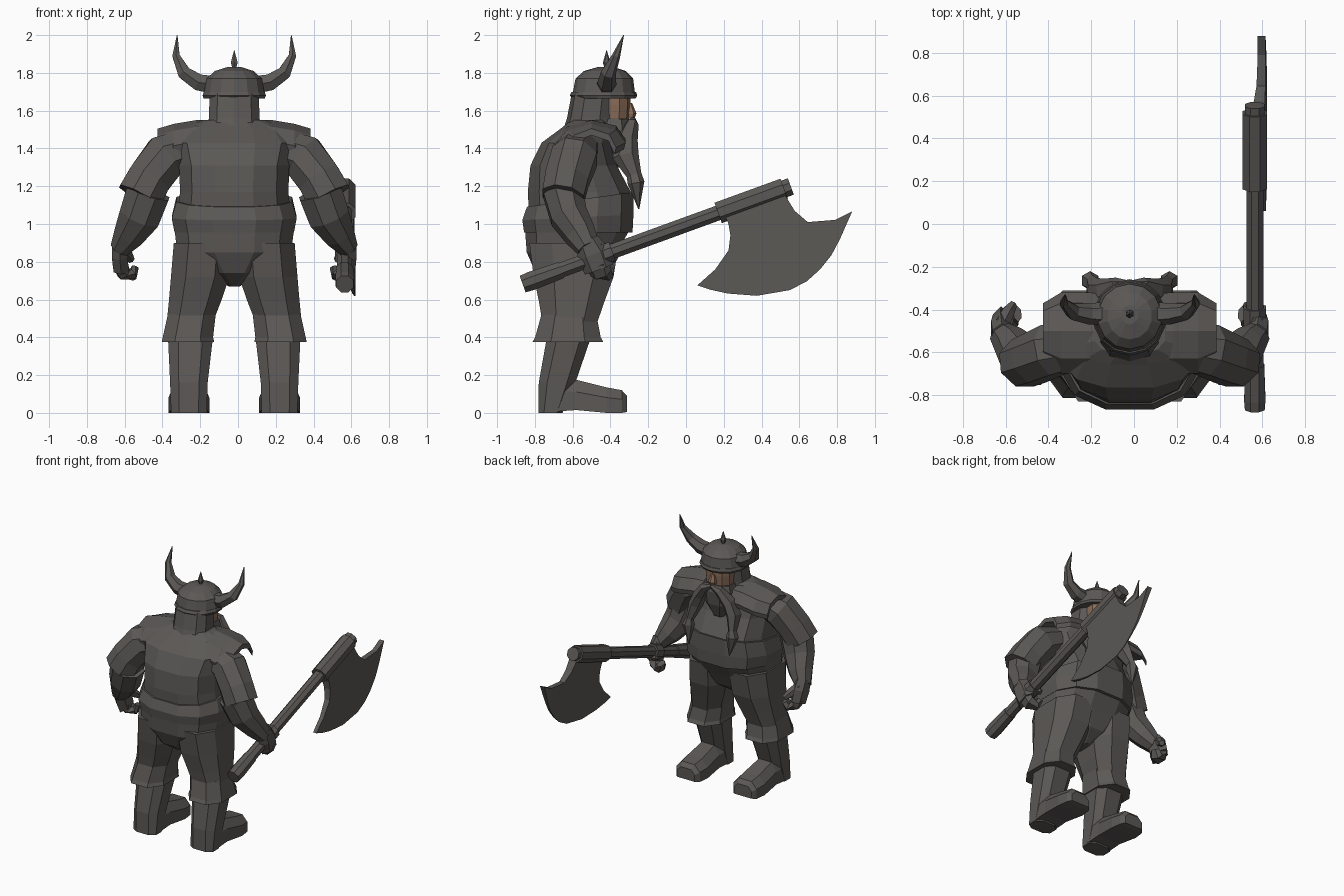
import bpy, bmesh, math
from mathutils import Vector

CX = -0.02  # centre line of the body


def material(name, rgb):
    m = bpy.data.materials.new(name)
    m.diffuse_color = (*rgb, 1)
    return m


DARK = material("dark grey", (0.105, 0.098, 0.092))
SKIN = material("skin", (0.25, 0.15, 0.097))


def finish(name, bm, mat):
    bmesh.ops.recalc_face_normals(bm, faces=bm.faces)
    me = bpy.data.meshes.new(name)
    bm.to_mesh(me)
    bm.free()
    me.materials.append(mat)
    ob = bpy.data.objects.new(name, me)
    bpy.context.collection.objects.link(ob)
    return ob


def loft(name, rings, mat=DARK):
    bm = bmesh.new()
    vs = [[bm.verts.new(p) for p in r] for r in rings]
    n = len(vs[0])
    for a, b in zip(vs, vs[1:]):
        for i in range(n):
            j = (i + 1) % n
            bm.faces.new((a[i], a[j], b[j], b[i]))
    bm.faces.new(vs[0])
    bm.faces.new(vs[-1])
    return finish(name, bm, mat)


def stack(name, levels, n=10, p=0.8, s=1, mat=DARK):
    """Rings around z: (x, y_back, y_front, z, half_width, optional z rise to the front)."""
    rings = []
    for x, yb, yf, z, rx, *rise in levels:
        ring = []
        for i in range(n):
            a = math.tau * (i + 0.5) / n
            c, d = (math.copysign(abs(v) ** p, v) for v in (math.cos(a), math.sin(a)))
            ring.append((CX + s * (x + rx * c), (yb + yf) / 2 + (yf - yb) / 2 * d,
                         z + (rise[0] if rise else 0) * (d + 1) / 2))
        rings.append(ring)
    return loft(name, rings, mat)


def tube(name, path, n=6, ref=(0, 1, 0), s=1, mat=DARK):
    """Tube along a path of (x, y, z, radius_a, radius_b)."""
    pts = [Vector(q[:3]) for q in path]
    ref, rings = Vector(ref), []
    for k, q in enumerate(path):
        t = (pts[min(k + 1, len(pts) - 1)] - pts[max(k - 1, 0)]).normalized()
        u = ref.cross(t).normalized()
        v = t.cross(u)
        ring = []
        for i in range(n):
            a = math.tau * (i + 0.5) / n
            w = pts[k] + u * q[3] * math.cos(a) + v * q[-1] * math.sin(a)
            ring.append((CX + s * w.x, w.y, w.z))
        rings.append(ring)
    return loft(name, rings, mat)


# Torso, trousers seat and belt (the belt rises to the front)
stack("trousers_seat", [(0, -.70, -.52, .67, .03), (0, -.80, -.42, .74, .16),
                        (0, -.85, -.36, .85, .31), (0, -.86, -.29, .97, .325)], n=12)
stack("jacket", [(0, -.86, -.28, .955, .32), (0, -.84, -.28, 1.07, .305),
                 (0, -.845, -.285, 1.17, .295), (0, -.83, -.36, 1.31, .30),
                 (0, -.77, -.40, 1.43, .33), (0, -.66, -.40, 1.51, .27),
                 (0, -.61, -.42, 1.55, .17)], n=12)
stack("belt", [(0, -.865, -.275, .955, .325), (0, -.875, -.27, 1.02, .34, .03),
               (0, -.85, -.27, 1.09, .315, .08)], n=12)

# Head, face, beard and helmet
stack("hair", [(0, -.66, -.37, 1.47, .15), (0, -.63, -.38, 1.56, .14), (0, -.605, -.37, 1.69, .135)])
stack("face", [(0, -.46, -.32, 1.50, .08), (0, -.48, -.30, 1.56, .10),
               (0, -.48, -.295, 1.63, .105), (0, -.48, -.295, 1.69, .105)], mat=SKIN)
stack("nose", [(0, -.33, -.27, 1.565, .026), (0, -.33, -.262, 1.585, .03),
               (0, -.32, -.285, 1.64, .014)], n=6, mat=SKIN)
stack("beard", [(0, -.44, -.34, 1.30, .05), (0, -.46, -.30, 1.40, .11),
                (0, -.48, -.285, 1.50, .125), (0, -.46, -.30, 1.555, .11)], n=8)
stack("helmet_brim", [(0, -.60, -.267, 1.665, .166), (0, -.615, -.258, 1.68, .172),
                      (0, -.605, -.265, 1.70, .165)], n=14, p=1)
stack("helmet_dome", [(0, -.60, -.27, 1.69, .165), (0, -.585, -.28, 1.77, .15),
                      (0, -.54, -.32, 1.81, .105), (0, -.47, -.38, 1.83, .04)], n=14, p=1)
stack("helmet_spike", [(0, -.43, -.41, 1.82, .01), (0, -.44, -.40, 1.855, .021),
                       (0, -.421, -.419, 1.92, .001)], n=6, p=1)

for s, side in ((1, "right"), (-1, "left")):
    tube(side + "_horn", [(.10, -.42, 1.735, .055), (.19, -.42, 1.75, .05),
                          (.265, -.41, 1.80, .04), (.308, -.37, 1.89, .022),
                          (.302, -.33, 2.0, .002)], s=s)
    tube(side + "_moustache_braid", [(.0, -.28, 1.555, .015), (.06, -.285, 1.53, .035),
                                     (.12, -.315, 1.45, .045, .06), (.16, -.32, 1.36, .045, .07),
                                     (.18, -.275, 1.26, .026, .04), (.185, -.265, 1.22, .045),
                                     (.17, -.25, 1.08, .003)], s=s)

    # Shoulder plate: curved slab that drops towards the arm
    rings = []
    for x, dz, g in ((.08, .0, .95), (.20, .0, 1.0), (.32, -.02, 1.0), (.405, -.045, .72)):
        prof = [(-.70, 1.435), (-.63, 1.515), (-.5, 1.55), (-.37, 1.52), (-.32, 1.45)]
        top = [(-.5 + (y + .5) * g, z + dz) for y, z in prof]
        low = [(y * .95 - .025, z - .035) for y, z in reversed(top)]
        rings.append([(CX + s * x, y, z) for y, z in top + low])
    loft(side + "_shoulder_plate", rings)

    # Arm: sleeve, forearm, hand
    tube(side + "_sleeve", [(.25, -.57, 1.40, .11), (.365, -.59, 1.355, .13),
                            (.45, -.63, 1.24, .125), (.50, -.65, 1.145, .13, .12)], n=8, s=s)
    tube(side + "_forearm", [(.455, -.65, 1.17, .125, .115), (.50, -.62, 1.04, .118, .105),
                             (.555, -.56, .945, .088), (.605, -.515, .87, .055, .065)], n=8, s=s)
    tube(side + "_hand", [(.60, -.525, .91, .05, .065), (.605, -.49, .84, .05, .085),
                          (.60, -.46, .76, .045, .08)], s=s)
    tube(side + "_fingers", [(.605, -.47, .79, .045, .065), (.585, -.45, .74, .04, .06),
                             (.54, -.43, .73, .033, .05), (.525, -.42, .77, .022, .04)], s=s)
    tube(side + "_thumb", [(.60, -.47, .87, .04), (.57, -.41, .84, .033),
                           (.545, -.375, .81, .02)], s=s)

    # Leg: trouser leg, flared cuff, boot
    stack(side + "_trouser_leg", [(.235, -.77, -.46, .48, .13), (.208, -.79, -.42, .59, .147),
                                  (.18, -.82, -.37, .72, .165), (.165, -.845, -.34, .90, .165)], n=8, s=s)
    stack(side + "_cuff", [(.245, -.825, -.425, .375, .148), (.245, -.81, -.44, .40, .142),
                           (.225, -.775, -.465, .52, .135)], n=8, s=s)
    stack(side + "_boot_shaft", [(.24, -.785, -.65, 0, .10), (.24, -.785, -.58, .16, .105),
                                 (.232, -.745, -.50, .39, .125)], n=8, p=.7, s=s)
    foot = []
    for x, y, z0, h, w in ((.24, -.72, .005, .19, .095), (.24, -.58, .015, .175, .095),
                           (.24, -.42, 0, .135, .108), (.24, -.34, 0, .12, .098),
                           (.24, -.312, .005, .09, .075)):
        foot.append([(CX + s * (x + w * a), y, z0 + (h - z0) * b) for a, b in
                     ((-1, 0), (1, 0), (1, .6), (.55, 1), (-.55, 1), (-1, .6))])
    loft(side + "_boot_foot", foot)

# Axe
AX = 0.565 - CX
SLOPE = 0.364


def shaft_part(name, sections):
    tube(name, [(AX, y, .68 + (y + .87) * SLOPE, r) for y, r in sections], n=8, ref=(1, 0, 0))


shaft_part("axe_handle", [(-.80, .043), (.25, .043)])
shaft_part("axe_butt", [(-.865, .05), (-.82, .054), (-.66, .048)])
shaft_part("axe_grip_ring", [(-.47, .057), (-.39, .057)])
shaft_part("axe_socket", [(.17, .062), (.52, .062)])
shaft_part("axe_end_cap", [(.50, .05), (.555, .05)])

# Blade: flat wedge that thins away from the handle
outline = [(.20, 1.06), (.225, 1.0), (.235, .94), (.225, .86), (.155, .76), (.06, .675),
           (.13, .652), (.22, .632), (.375, .62), (.55, .65), (.64, .697), (.71, .76),
           (.77, .835), (.815, .92), (.88, 1.067), (.79, 1.022), (.645, 1.01),
           (.575, 1.07), (.52, 1.16)]
bm = bmesh.new()
layers = []
for sign in (1, -1):
    row = []
    for y, z in outline:
        d = (.68 + (y + .87) * SLOPE - z) * .94
        row.append(bm.verts.new((.575 + .09 * d + sign * (.034 - .063 * d), y, z)))
    layers.append(row)
    bm.faces.new(row)
for i in range(len(outline)):
    j = (i + 1) % len(outline)
    bm.faces.new((layers[0][i], layers[0][j], layers[1][j], layers[1][i]))
finish("axe_blade", bm, DARK)
